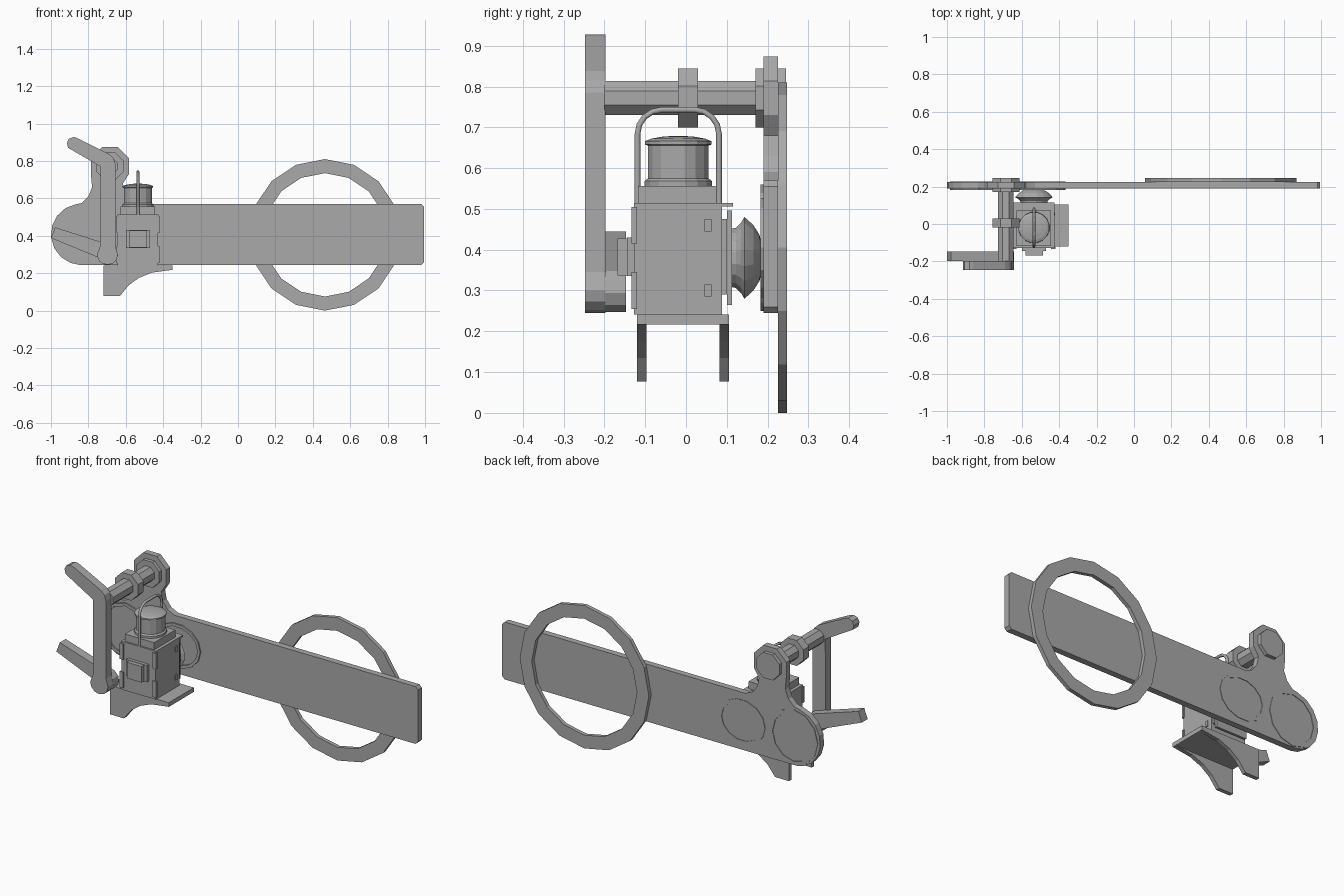
import bpy, bmesh
from math import sin, cos, pi
from mathutils import Vector

if "Cube" in bpy.data.objects:
    bpy.data.objects.remove(bpy.data.objects["Cube"])

grey = bpy.data.materials.new("plain grey")
grey.use_nodes = True
colour = (0.4, 0.4, 0.4, 1)
grey.diffuse_color = colour
grey.node_tree.nodes["Principled BSDF"].inputs["Base Color"].default_value = colour


def add_object(name, data):
    obj = bpy.data.objects.new(name, data)
    data.materials.append(grey)
    bpy.context.collection.objects.link(obj)
    return obj


def finish(name, bm):
    bmesh.ops.recalc_face_normals(bm, faces=bm.faces[:])
    mesh = bpy.data.meshes.new(name)
    bm.to_mesh(mesh)
    bm.free()
    return add_object(name, mesh)


def prism(name, outline, y0, y1):
    """Extrude an (x, z) outline from y0 to y1."""
    bm = bmesh.new()
    face = bm.faces.new([bm.verts.new((x, y0, z)) for x, z in outline])
    out = bmesh.ops.extrude_face_region(bm, geom=[face])
    verts = [v for v in out["geom"] if isinstance(v, bmesh.types.BMVert)]
    bmesh.ops.translate(bm, verts=verts, vec=(0, y1 - y0, 0))
    return finish(name, bm)


def box(name, x0, x1, y0, y1, z0, z1):
    return prism(name, [(x0, z0), (x1, z0), (x1, z1), (x0, z1)], y0, y1)


def arc(cx, cz, rx, rz, start, end, steps):
    angles = [(start + (end - start) * i / steps) * pi / 180 for i in range(steps + 1)]
    return [(cx + rx * cos(a), cz + rz * sin(a)) for a in angles]


def disc(cx, cz, r, sides, turn=0):
    return arc(cx, cz, r, r, turn, turn + 360, sides)[:-1]


def ring(name, cx, cz, rx, rz, width, y0, y1, sides):
    """Flat elliptical frame facing front and back."""
    bm = bmesh.new()
    loops = []
    for w, y in ((0, y0), (0, y1), (width, y1), (width, y0)):
        pts = arc(cx, cz, rx - w, rz - w, 0, 360, sides)[:-1]
        loops.append([bm.verts.new((x, y, z)) for x, z in pts])
    for k in range(4):
        a, b = loops[k], loops[(k + 1) % 4]
        for i in range(sides):
            j = (i + 1) % sides
            bm.faces.new((a[i], a[j], b[j], b[i]))
    return finish(name, bm)


def lathe(name, profile, origin, axis, sides):
    """Turn a (radius, distance) profile around the z or y axis."""
    bm = bmesh.new()
    loops = []
    for r, d in profile:
        loop = []
        for i in range(sides):
            a = 2 * pi * (i + 0.5) / sides
            u, v = r * cos(a), r * sin(a)
            p = Vector((u, v, d)) if axis == "z" else Vector((u, d, v))
            loop.append(bm.verts.new(p + Vector(origin)))
        loops.append(loop)
    for a, b in zip(loops, loops[1:]):
        for i in range(sides):
            j = (i + 1) % sides
            bm.faces.new((a[i], a[j], b[j], b[i]))
    bm.faces.new(loops[0])
    bm.faces.new(loops[-1])
    return finish(name, bm)


# Signal blade with rounded eye end and pivot neck, one plate
PX, PZ = -0.685, 0.772
blade = [(-0.85, 0.245), (0.98, 0.245), (0.995, 0.26), (0.995, 0.555), (0.98, 0.57),
         (-0.53, 0.57), (-0.575, 0.59), (-0.605, 0.63), (-0.615, 0.68)]
blade += arc(PX, PZ, 0.11, 0.11, -22.5, 202.5, 5)
blade += [(-0.78, 0.66), (-0.80, 0.61), (-0.835, 0.575)]
blade += arc(-0.84, 0.408, 0.16, 0.163, 100, 250, 7)
prism("signal_blade", blade, 0.19, 0.225)

# Lens frames, raised on both faces of the plate
for side, y0, y1 in (("front", 0.182, 0.19), ("back", 0.225, 0.228)):
    ring("round_lens_frame_" + side, -0.835, 0.405, 0.15, 0.155, 0.017, y0, y1, 12)
    ring("oval_lens_frame_" + side, -0.51, 0.405, 0.145, 0.125, 0.017, y0, y1, 14)

# Large open ring behind the blade
ring("blade_ring", 0.465, 0.405, 0.405, 0.405, 0.075, 0.225, 0.247, 16)

# Pivot rod with end collar, middle collar and nut
prism("pivot_rod", disc(PX, PZ, 0.045, 8, 22.5), -0.2, 0.23)
for name, y0, y1 in (("middle_collar", -0.02, 0.03), ("front_pivot_collar", 0.17, 0.19),
                     ("back_pivot_collar", 0.225, 0.245)):
    prism(name, disc(PX, PZ, 0.078, 8, 22.5), y0, y1)

# Crank lever at the front
crank = [(-0.735, 0.77), (-0.737, 0.345)]
crank += arc(-0.698, 0.3, 0.056, 0.055, 180, 360, 6)
crank += [(-0.656, 0.345), (-0.656, 0.785), (-0.665, 0.815), (-0.69, 0.838),
          (-0.86, 0.923), (-0.88, 0.928), (-0.905, 0.918), (-0.915, 0.895), (-0.908, 0.87)]
prism("crank_lever", crank, -0.247, -0.197)

# Counter arm behind the crank
counter = [(-0.978, 0.445), (-1.0, 0.388), (-0.745, 0.283)]
counter += arc(-0.698, 0.3, 0.056, 0.055, 220, 420, 6)
prism("counter_arm", counter, -0.199, -0.147)

# Lamp shelf and its two curved brackets
box("lamp_shelf", -0.72, -0.35, -0.12, 0.105, 0.217, 0.241)
bracket = [(-0.72, 0.22), (-0.72, 0.077), (-0.632, 0.077), (-0.585, 0.135),
           (-0.53, 0.175), (-0.46, 0.203), (-0.35, 0.218)]
for name, y in (("front_bracket", -0.12), ("back_bracket", 0.082)):
    prism(name, bracket, y, y + 0.023)

# Lamp case, lid and stepped top
LX, LY = -0.535, -0.019
box("lamp_case", -0.643, -0.427, -0.127, 0.088, 0.241, 0.508)
box("lamp_lid", -0.645, -0.425, -0.127, 0.115, 0.506, 0.515)
box("lamp_upper_step", -0.627, -0.443, -0.118, 0.072, 0.515, 0.556)

# Chimney with rims and low dome
chimney = [(0.084, 0.555), (0.084, 0.568), (0.076, 0.575), (0.076, 0.655), (0.083, 0.658),
           (0.083, 0.666), (0.068, 0.672), (0.04, 0.677), (0.012, 0.679)]
lathe("chimney", chimney, (LX, LY, 0), "z", 16)

# Carrying handle
curve = bpy.data.curves.new("carrying_handle", "CURVE")
curve.dimensions = "3D"
curve.bevel_depth = 0.008
curve.bevel_resolution = 1
curve.use_fill_caps = True
path = [(0.1, 0.515)] + arc(0.04, 0.683, 0.06, 0.06, 0, 90, 4)
path += [(-y, z) for y, z in reversed(path)]
spline = curve.splines.new("POLY")
spline.points.add(len(path) - 1)
for point, (y, z) in zip(spline.points, path):
    point.co = (LX, LY + y, z, 1)
add_object("carrying_handle", curve)

# Lamp lens with mount at the back
box("lens_mount", -0.635, -0.435, 0.088, 0.1, 0.29, 0.475)
box("lens_plate", -0.63, -0.44, 0.1, 0.113, 0.265, 0.496)
lens = [(0.073, 0.112), (0.075, 0.122), (0.088, 0.135), (0.102, 0.143), (0.097, 0.149),
        (0.082, 0.165), (0.058, 0.18), (0.03, 0.187)]
lathe("lamp_lens", lens, (LX, 0, 0.38), "y", 16)

# Front sight box with flange
box("sight_flange", -0.6, -0.47, -0.145, -0.127, 0.335, 0.43)
box("sight_box", -0.58, -0.487, -0.168, -0.143, 0.337, 0.428)

# Hinges on the lamp case
for i, z in enumerate((0.285, 0.445)):
    box("side_hinge_%d" % i, -0.429, -0.422, 0.045, 0.062, z, z + 0.03)
    for side, x in (("left", -0.432), ("right", -0.638)):
        box("front_hinge_%s_%d" % (side, i), x - 0.011, x + 0.011, -0.134, -0.12, z - 0.03, z + 0.06)
